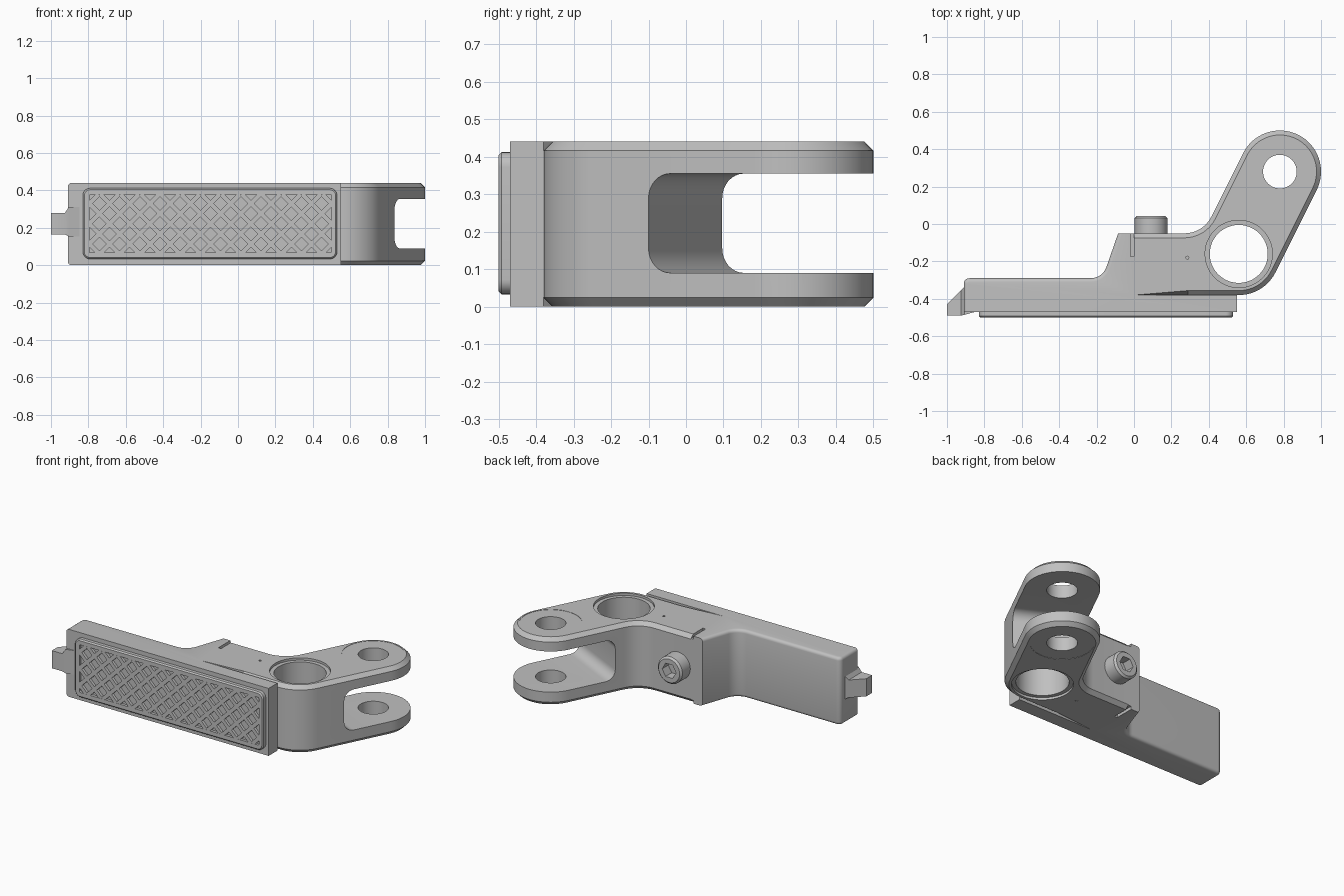
import bpy, bmesh, math
from mathutils import Matrix, Vector

if "Cube" in bpy.data.objects:
    bpy.data.objects.remove(bpy.data.objects["Cube"])

grey = bpy.data.materials.new("satin_grey")
grey.use_nodes = True
colour = (0.53, 0.53, 0.53, 1)
grey.diffuse_color = colour
grey.node_tree.nodes["Principled BSDF"].inputs["Base Color"].default_value = colour

HEIGHT = 0.44
MID = HEIGHT / 2
PIVOT, TIP = Vector((0.56, -0.16)), Vector((0.78, 0.28))
AXIS = (TIP - PIVOT).normalized()
TILT = math.atan2(AXIS.y, AXIS.x)
FACE_FRONT = Matrix.Rotation(math.pi / 2, 4, 'X')
FACE_BACK = Matrix.Rotation(-math.pi / 2, 4, 'X')


def arc(c, r, start, end, n=24):
    return [(c[0] + r * math.cos(start + (end - start) * i / n),
             c[1] + r * math.sin(start + (end - start) * i / n)) for i in range(n + 1)]


def circle(r, n=48, c=(0, 0)):
    return arc(c, r, 0, math.tau, n)[:-1]


def rounded(corners, n=8):
    """Outline from (x, y) or (x, y, fillet radius) corners."""
    out = []
    for i, c in enumerate(corners):
        p = Vector(c[:2])
        if len(c) == 2:
            out.append(p)
            continue
        d1 = (Vector(corners[i - 1][:2]) - p).normalized()
        d2 = (Vector(corners[(i + 1) % len(corners)][:2]) - p).normalized()
        half = math.acos(d1.dot(d2)) / 2
        centre = p + (d1 + d2).normalized() * c[2] / math.sin(half)
        a = p + d1 * c[2] / math.tan(half) - centre
        b = p + d2 * c[2] / math.tan(half) - centre
        start = math.atan2(a.y, a.x)
        sweep = math.atan2(a.x * b.y - a.y * b.x, a.dot(b))
        out += arc(centre, c[2], start, start + sweep, n)
    return out


def rectangle(x0, x1, y0, y1, r):
    return rounded([(x0, y0, r), (x1, y0, r), (x1, y1, r), (x0, y1, r)])


def finish(name, bm, matrix=Matrix()):
    bmesh.ops.recalc_face_normals(bm, faces=bm.faces)
    mesh = bpy.data.meshes.new(name)
    bm.to_mesh(mesh)
    bm.free()
    mesh.transform(matrix)
    mesh.materials.append(grey)
    obj = bpy.data.objects.new(name, mesh)
    bpy.context.collection.objects.link(obj)
    return obj


def prism(name, outline, z0, z1, matrix=Matrix(), bevel=0, segments=1, rule=None):
    """Extrude an outline; bevel the rim edges whose middle passes the rule."""
    bm = bmesh.new()
    base = bm.faces.new([bm.verts.new((p[0], p[1], z0)) for p in outline])
    top = bmesh.ops.extrude_face_region(bm, geom=[base], use_keep_orig=True)["geom"]
    bmesh.ops.translate(bm, vec=(0, 0, z1 - z0),
                        verts=[v for v in top if isinstance(v, bmesh.types.BMVert)])
    bmesh.ops.recalc_face_normals(bm, faces=bm.faces)
    if bevel:
        rims = []
        for e in bm.edges:
            a, b = (v.co for v in e.verts)
            if abs(a.z - b.z) < 1e-5 and rule((a + b) / 2):
                rims.append(e)
        bmesh.ops.bevel(bm, geom=rims, offset=bevel, offset_type='OFFSET',
                        segments=segments, profile=0.5, affect='EDGES')
    return finish(name, bm, matrix)


def cut(target, cutter):
    mod = target.modifiers.new("cut", 'BOOLEAN')
    mod.operation, mod.solver, mod.object = 'DIFFERENCE', 'EXACT', cutter
    with bpy.context.temp_override(object=target, active_object=target):
        bpy.ops.object.modifier_apply(modifier=mod.name)
    bpy.data.objects.remove(cutter)


# Handle bar with its raised shoulder
parts = []
handle = prism("handle", rounded([
    (-0.91, -0.47), (0.55, -0.47), (0.55, -0.38), (0, -0.38), (0, -0.05),
    (-0.085, -0.05), (-0.168, -0.29, 0.09), (-0.91, -0.29, 0.03)]),
    0, HEIGHT, bevel=0.02, segments=4, rule=lambda m: m.x < -0.08 and m.y > -0.469)
notch = [(-0.02, -0.175), (0.01, -0.175), (0.01, 0), (-0.02, 0)]
for z in (0, HEIGHT):
    cut(handle, prism("notch_cutter", notch, z - 0.02, z + 0.02))
parts.append(handle)

# Hinge arm: web, pivot boss and forked tip
side = TILT - math.pi / 2
left = TIP - Vector((AXIS.y, -AXIS.x)) * 0.22
inner = left - AXIS * (left.y + 0.05) / AXIS.y
web = rounded([(inner.x, inner.y, 0.16), (0, -0.05), (0, -0.38), (0.29, -0.38), tuple(left)])
hinge = prism("hinge_arm", web[:-1] + arc(PIVOT, 0.22, -math.pi / 2, side, 12)
              + arc(TIP, 0.22, side, side + math.pi, 32), 0, HEIGHT, bevel=0.024,
              rule=lambda m: m.x > 0.01 and not (m.x < 0.28 and m.y < -0.37))
for centre, hole, ring, depth in ((PIVOT, 0.155, 0.18, 0.015), (TIP, 0.09, 0.187, 0.002)):
    cut(hinge, prism("hole_cutter", circle(hole, c=centre), -0.1, 0.6))
    for z in (0, HEIGHT):
        cut(hinge, prism("ring_cutter", circle(ring, c=centre), z - depth, z + depth))
for z in (0, HEIGHT):
    cut(hinge, prism("pin_cutter", circle(0.008, 12, (0.285, -0.18)), z - 0.01, z + 0.01))
slot = Matrix.Translation(PIVOT.to_3d()) @ Matrix.Rotation(TILT, 4, 'Z') @ FACE_FRONT
cut(hinge, prism("slot_cutter", rounded([(0.177, 0.09, 0.065), (0.9, 0.09),
                                         (0.9, 0.355), (0.177, 0.355, 0.065)]), -0.4, 0.4, slot))
parts.append(hinge)

# Front grip pad with a recessed panel
pad = prism("grip_pad", rectangle(-0.83, 0.53, 0.033, 0.412, 0.04), 0.46, 0.5, FACE_FRONT,
            bevel=0.008, rule=lambda m: m.z > 0.49)
cut(pad, prism("panel_cutter", rectangle(-0.795, 0.5, 0.067, 0.378, 0.008), 0.482, 0.6, FACE_FRONT))
parts.append(pad)

# Crossed ribs filling the panel
PITCH, HALF_W, HALF_H, RIB = 0.108, 0.65, 0.158, 0.025
for sign in (1, -1):
    for k in range(-7, 8):
        c = k * PITCH
        lo, hi = max(-HALF_W, c - HALF_H), min(HALF_W, c + HALF_H)
        if hi - lo < 0.03:
            continue
        x, z = (lo + hi) / 2, (c - (lo + hi) / 2) * sign
        length = (hi - lo) * math.sqrt(2) / 2
        bar = [(-length, -RIB / 2), (length, -RIB / 2), (length, RIB / 2), (-length, RIB / 2)]
        place = FACE_FRONT @ Matrix.Translation((x - 0.147, z + 0.222, 0)) \
            @ Matrix.Rotation(-sign * math.pi / 4, 4, 'Z')
        parts.append(prism("grip_rib", bar, 0.48, 0.4995, place))

# Thumb tab on the free end, lofted through sections along x
bm = bmesh.new()
rings = []
for x, y0, y1, z0, z1 in ((-1, -0.49, -0.43, 0.165, 0.28), (-0.925, -0.49, -0.355, 0.165, 0.28),
                          (-0.905, -0.485, -0.335, 0.155, 0.312), (-0.83, -0.465, -0.335, 0.155, 0.312)):
    rings.append([bm.verts.new((x, y, z)) for y, z in ((y0, z0), (y1, z0), (y1, z1), (y0, z1))])
for a, b in zip(rings, rings[1:]):
    for i in range(4):
        bm.faces.new((a[i], a[i - 1], b[i - 1], b[i]))
bm.faces.new(rings[0])
bm.faces.new(rings[-1])
parts.append(finish("end_tab", bm))

# Socket-head screw on the back
seat = Matrix.Translation((0.092, 0, MID)) @ FACE_BACK
screw = prism("socket_screw", circle(0.088), -0.07, 0.043, seat, bevel=0.012, rule=lambda m: m.z > 0)
cut(screw, prism("hex_cutter", circle(0.05, 6), -0.02, 0.1, seat))
parts.append(screw)

# Smooth the curved faces and keep the edges crisp
bpy.ops.object.select_all(action='DESELECT')
for obj in parts:
    obj.select_set(True)
bpy.context.view_layer.objects.active = handle
bpy.ops.object.shade_smooth_by_angle(angle=math.radians(30))
